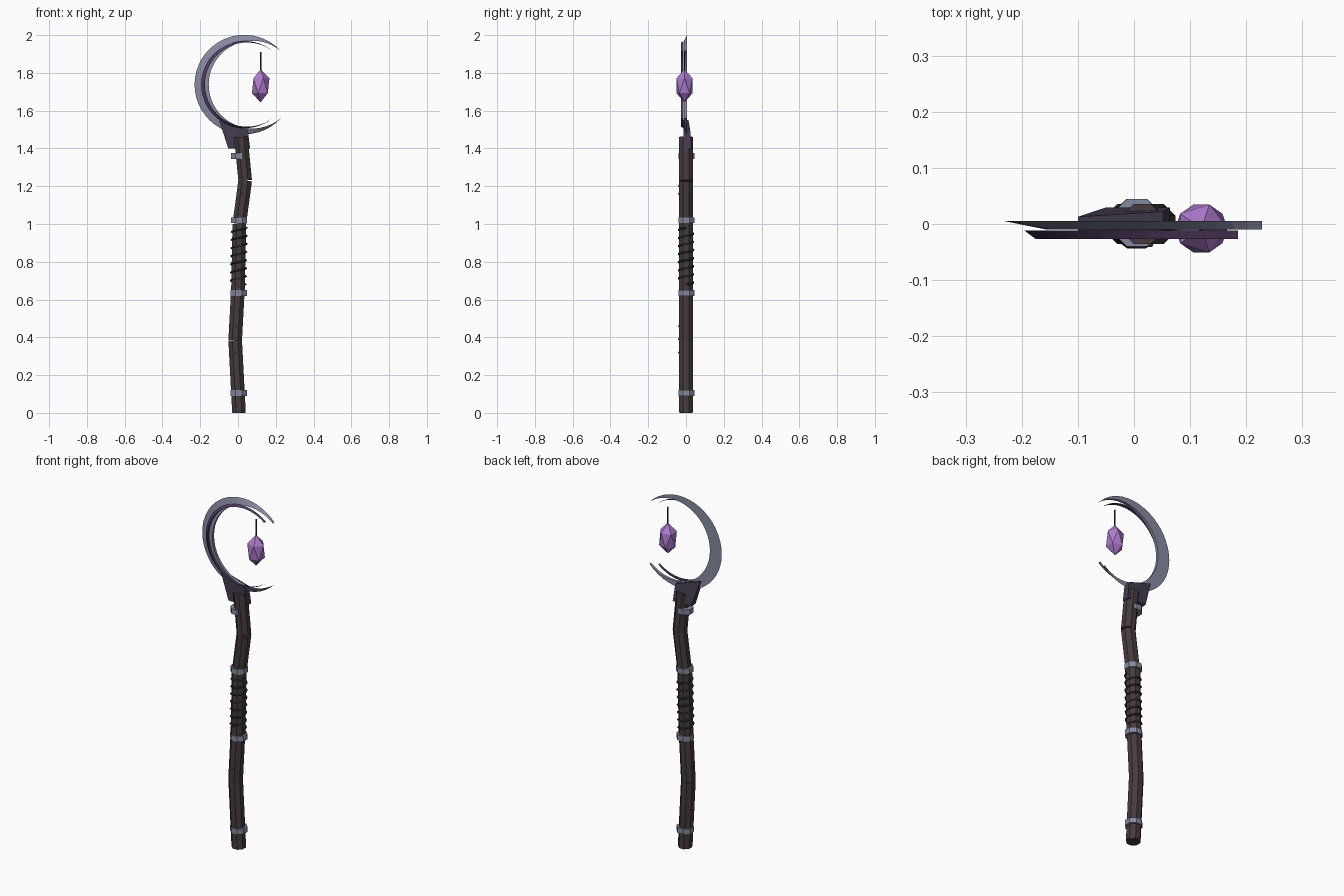
import bpy, bmesh, math
from mathutils import Vector, Matrix

if "Cube" in bpy.data.objects:
    bpy.data.objects.remove(bpy.data.objects["Cube"])


def material(name, rgb):
    m = bpy.data.materials.new(name)
    m.diffuse_color = (*rgb, 1)
    m.use_nodes = True
    m.node_tree.nodes["Principled BSDF"].inputs["Base Color"].default_value = m.diffuse_color
    return m


WOOD = material("dark wood", (0.062, 0.044, 0.048))
STEEL = material("blue grey steel", (0.24, 0.255, 0.35))
SOCKET = material("dark violet iron", (0.060, 0.045, 0.080))
RIM = material("deep purple", (0.085, 0.045, 0.12))
GEM = material("violet crystal", (0.42, 0.20, 0.63))
CORD = material("charcoal cord", (0.035, 0.03, 0.04))
STUD = material("old gold", (0.25, 0.17, 0.07))


def finish(name, bm, mat):
    bmesh.ops.recalc_face_normals(bm, faces=bm.faces)
    me = bpy.data.meshes.new(name)
    bm.to_mesh(me)
    bm.free()
    me.materials.append(mat)
    ob = bpy.data.objects.new(name, me)
    bpy.context.collection.objects.link(ob)
    return ob


def rod(name, a, b, r, mat, sides=8):
    """Flat-sided cylinder between two points."""
    a, b = Vector(a), Vector(b)
    d = b - a
    bm = bmesh.new()
    turn = Matrix.Rotation(math.pi / sides, 4, 'Z')
    mtx = Matrix.Translation((a + b) / 2) @ d.to_track_quat('Z', 'Y').to_matrix().to_4x4() @ turn
    bmesh.ops.create_cone(bm, cap_ends=True, segments=sides, radius1=r, radius2=r,
                          depth=d.length, matrix=mtx)
    return finish(name, bm, mat)


def ball(name, loc, scale, mat):
    bm = bmesh.new()
    mtx = Matrix.Translation(loc) @ Matrix.Diagonal((*scale, 1))
    bmesh.ops.create_icosphere(bm, subdivisions=1, radius=1, matrix=mtx)
    return finish(name, bm, mat)


def crescent(name, tip, left_out, left_in, back, front, mat, zc=1.738, n=36):
    """Moon blade: flat back, front face sloping to a sharp outer edge."""
    def arc(left):
        # circle through both tips and the leftmost point
        c = (tip[0] ** 2 + tip[1] ** 2 - left ** 2) / (2 * (tip[0] - left))
        r = c - left
        a = math.atan2(tip[1], tip[0] - c)
        angs = [a + (2 * math.pi - 2 * a) * i / n for i in range(n + 1)]
        return [(c + r * math.cos(t), zc + r * math.sin(t)) for t in angs]
    bm = bmesh.new()
    rings = []
    for (ox, oz), (ix, iz) in zip(arc(left_out), arc(left_in)):
        rings.append([bm.verts.new(p) for p in
                      ((ox, back, oz), (ix, back, iz), (ix, front, iz))])
    for p, q in zip(rings, rings[1:]):
        for k in range(3):
            bm.faces.new((p[k], p[(k + 1) % 3], q[(k + 1) % 3], q[k]))
    bmesh.ops.remove_doubles(bm, verts=bm.verts, dist=1e-5)
    return finish(name, bm, mat)


# crooked shaft in straight lengths
path = [(0.005, 0, 0.005), (-0.015, 0, 0.385), (0, 0, 0.66),
        (0.007, 0, 1.0), (0.038, 0, 1.23), (0.015, 0, 1.46)]
for i, (a, b) in enumerate(zip(path, path[1:])):
    rod(f"shaft_{i + 1}", a, b, 0.039, WOOD)
rod("shaft_foot", (0.005, 0, 0), (0.005, 0, 0.02), 0.037, WOOD)

# steel bands
for i, (x, z) in enumerate([(0.004, 0.105), (0.004, 0.635), (0.006, 1.02), (0.005, 1.36)]):
    rod(f"band_{i + 1}", (x, 0.002, z - 0.015), (x, 0.002, z + 0.015), 0.046, STEEL)

# spiral grip cord
cu = bpy.data.curves.new("grip_cord", 'CURVE')
cu.dimensions = '3D'
cu.bevel_depth = 0.005
cu.bevel_resolution = 0
turns, steps = 7, 10
sp = cu.splines.new('POLY')
sp.points.add(turns * steps)
for i, p in enumerate(sp.points):
    t = i / (turns * steps)
    a = 2 * math.pi * i / steps
    p.co = (0.001 + 0.006 * t + 0.041 * math.cos(a), 0.041 * math.sin(a), 0.68 + 0.30 * t, 1)
cu.materials.append(CORD)
bpy.context.collection.objects.link(bpy.data.objects.new("grip_cord", cu))

# small studs on the front of the shaft
for i, (x, z) in enumerate([(-0.012, 0.32), (-0.006, 0.39), (-0.01, 0.46), (0.026, 1.16), (0.03, 1.2)]):
    ball(f"stud_{i + 1}", (x, -0.036, z), (0.005, 0.006, 0.007), STUD)

# wedge socket joining shaft and moon
bm = bmesh.new()
low = [(-0.052, -0.012, 1.40), (0.064, -0.012, 1.40), (0.064, 0.029, 1.40), (-0.052, 0.029, 1.40)]
top = [(-0.10, -0.012, 1.55), (0.052, -0.012, 1.50), (0.052, 0.022, 1.50), (-0.10, 0.013, 1.55)]
lv = [bm.verts.new(p) for p in low]
tv = [bm.verts.new(p) for p in top]
bm.faces.new(lv)
bm.faces.new(tv)
for k in range(4):
    j = (k + 1) % 4
    bm.faces.new((lv[k], lv[j], tv[j], tv[k]))
finish("moon_socket", bm, SOCKET)

# moon blade and its purple inner rim
crescent("moon_blade", (0.228, 0.177), -0.23, -0.155, 0.005, -0.010, STEEL)
crescent("moon_rim", (0.185, 0.176), -0.195, -0.175, -0.012, -0.027, RIM)

# hanging crystal
rod("crystal_cord", (0.12, -0.008, 1.80), (0.12, -0.008, 1.91), 0.004, CORD, 6)
ball("crystal", (0.12, -0.008, 1.732), (0.052, 0.05, 0.088), GEM)
